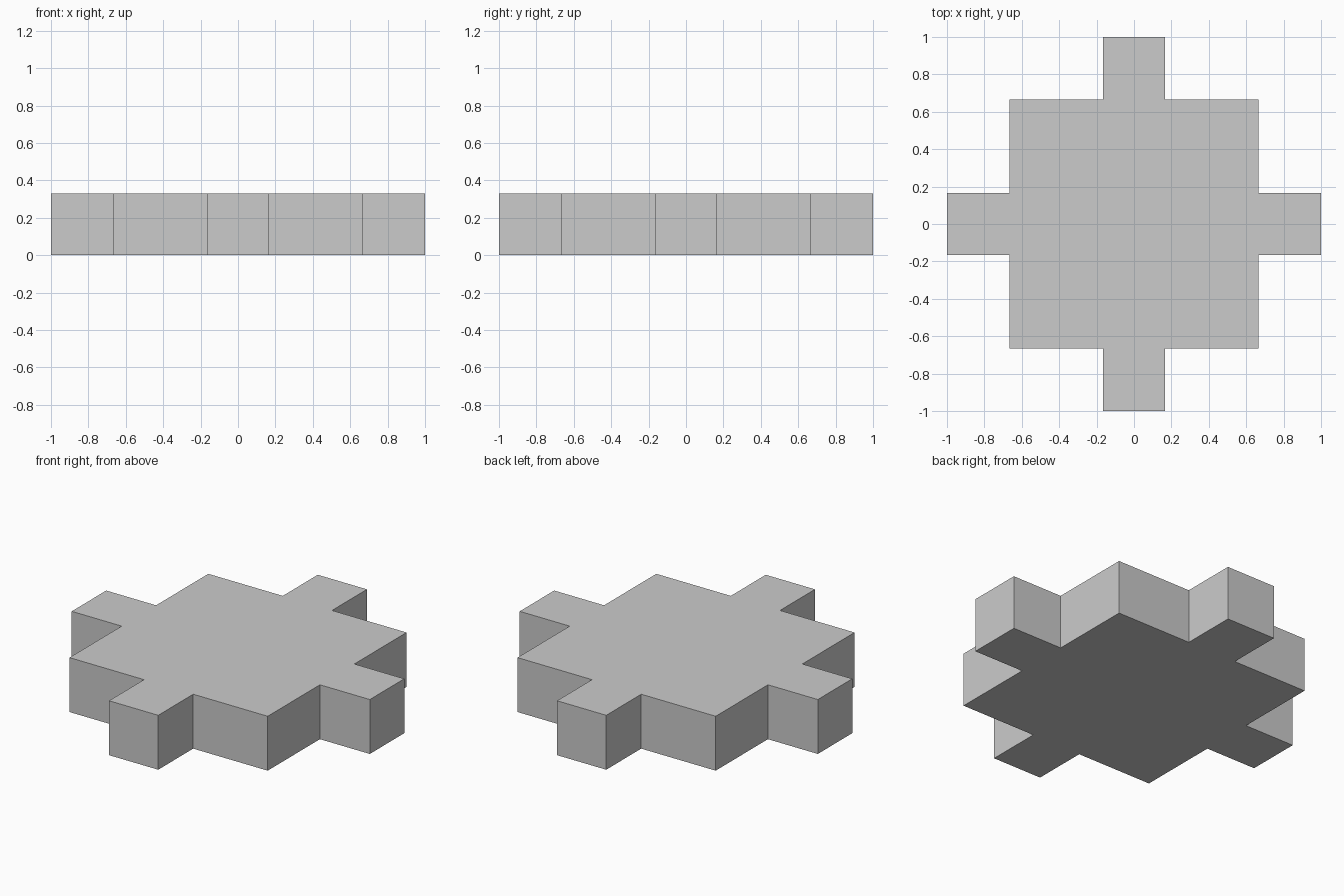
import bpy, bmesh
from mathutils import Matrix, Vector

if "Cube" in bpy.data.objects:
    bpy.data.objects.remove(bpy.data.objects["Cube"])

TAB, BODY, HEIGHT = 0.165, 0.665, 0.33

# One side of the outline: a square tab followed by the body corner
side = [(BODY, -TAB), (1, -TAB), (1, TAB), (BODY, TAB), (BODY, BODY)]

# Repeat the side four times around z, then extrude the outline upward
bm = bmesh.new()
outline = []
for turn in range(4):
    rot = Matrix.Rotation(turn * 1.5707963267949, 3, 'Z')
    outline += [bm.verts.new(rot @ Vector((x, y, 0))) for x, y in side]
base = bm.faces.new(outline)
top = bmesh.ops.extrude_face_region(bm, geom=[base], use_keep_orig=True)
bmesh.ops.translate(bm, vec=(0, 0, HEIGHT),
                    verts=[v for v in top["geom"] if isinstance(v, bmesh.types.BMVert)])
bmesh.ops.recalc_face_normals(bm, faces=bm.faces)

mesh = bpy.data.meshes.new("tabbed_plate")
bm.to_mesh(mesh)
bm.free()
plate = bpy.data.objects.new("tabbed_plate", mesh)
bpy.context.collection.objects.link(plate)
